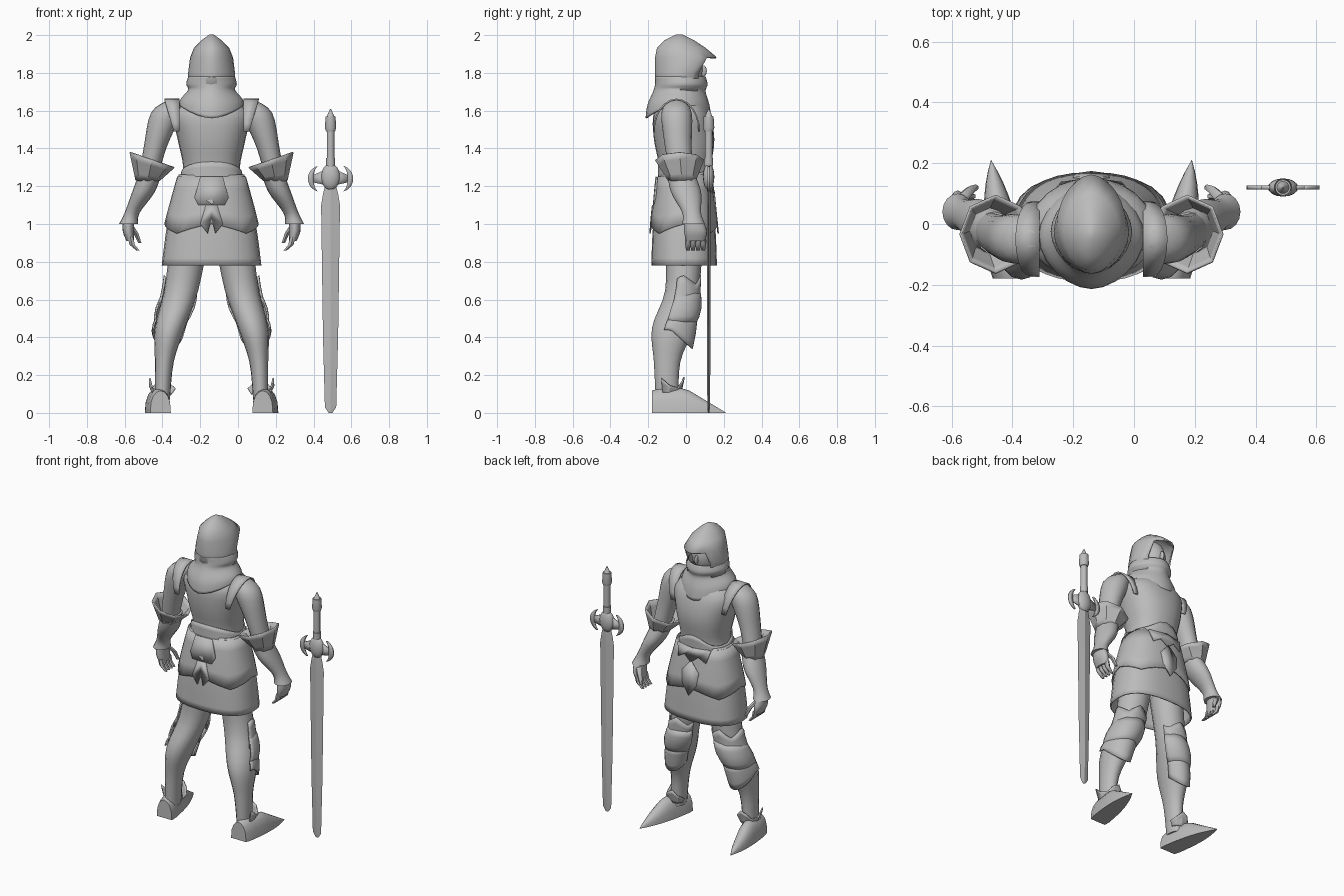
import bpy, bmesh
from math import sin, cos, pi, radians, copysign

if "Cube" in bpy.data.objects:
    bpy.data.objects.remove(bpy.data.objects["Cube"])

BODY_PLACE = (-.14, 0, 0)
SWORD_PLACE = (.49, .12, 0)
FLAT, SOFT = radians(20), radians(50)
SHEET = .008
STEPS = 4

grey = bpy.data.materials.new("plain grey")
grey.use_nodes = True
colour = (.5, .5, .5, 1)
grey.diffuse_color = colour
grey.node_tree.nodes["Principled BSDF"].inputs["Base Color"].default_value = colour


def finish(name, bm, place=BODY_PLACE, mirror=False, thick=0, angle=SOFT):
    """Turn a bmesh into a shaded object, with optional thickness and mirrored twin."""
    bmesh.ops.recalc_face_normals(bm, faces=bm.faces)
    mesh = bpy.data.meshes.new(name)
    bm.to_mesh(mesh)
    bm.free()
    mesh.materials.append(grey)
    ob = bpy.data.objects.new(name, mesh)
    bpy.context.collection.objects.link(ob)
    ob.location = place
    if thick:
        solid = ob.modifiers.new("thickness", "SOLIDIFY")
        solid.thickness, solid.offset = thick, 0
    if mirror:
        ob.modifiers.new("mirror", "MIRROR").use_mirror_merge = False
    bpy.ops.object.select_all(action="DESELECT")
    ob.select_set(True)
    bpy.context.view_layer.objects.active = ob
    bpy.ops.object.shade_smooth_by_angle(angle=angle)


def smooth(rings):
    """Refine a coarse list of rings with a spline."""
    out = []
    last = len(rings) - 1
    for i in range(last):
        near = [rings[min(max(i + k, 0), last)] for k in (-1, 0, 1, 2)]
        for step in range(STEPS):
            t = step / STEPS
            out.append([b + t / 2 * (c - a + t * (2*a - 5*b + 4*c - d + t * (3*(b - c) + d - a)))
                        for a, b, c, d in zip(*near)])
    return out + [rings[last]]


def sample(rings, z):
    """Ring of a shape at one height."""
    for upper, lower in zip(rings, rings[1:]):
        if lower[2] <= z:
            break
    t = (upper[2] - z) / (upper[2] - lower[2])
    return [u + t * (v - u) for u, v in zip(upper, lower)]


def slice_of(rings, top, bottom, grow, flare=0, bulge=0):
    """Armour rings that follow the shape below them."""
    out = []
    for step in range(STEPS + 1):
        t = step / STEPS
        x, y, z, rx, ry = sample(rings, top + t * (bottom - top))
        extra = grow + flare * t + bulge * sin(pi * t)
        out.append((x, y, z, rx + extra, ry + extra))
    return out


def bands(*rows):
    """Rows of height, half width, back and front become centred rings."""
    return [(0, (back + front) / 2, z, w, (front - back) / 2) for z, w, back, front in rows]


def grid_faces(bm, rows, closed, skip=None):
    count = len(rows[0])
    for i, (upper, lower) in enumerate(zip(rows, rows[1:])):
        for k in range(count if closed else count - 1):
            if not (skip and skip(i, k)):
                j = (k + 1) % count
                bm.faces.new((upper[k], upper[j], lower[j], lower[k]))


def loft(bm, rings, sides=16, arc=None, power=2, shift=None, skip=None, caps=(0, -1)):
    """Skin rings of x, y, z and two radii; angle zero looks along +y."""
    start, end = arc or (0, 2 * pi)
    rows = []
    for i, (cx, cy, z, rx, ry) in enumerate(rings):
        row = []
        for k in range(sides + 1 if arc else sides):
            a = start + (end - start) * k / sides
            s, c = (copysign(abs(f(a)) ** (2 / power), f(a)) for f in (sin, cos))
            lift = shift(a, i / (len(rings) - 1)) if shift else 0
            row.append(bm.verts.new((cx + rx * s, cy + ry * c, z + lift)))
        rows.append(row)
    grid_faces(bm, rows, not arc, skip)
    for end_row in caps:
        bm.faces.new(rows[end_row])


def part(name, rings, place=BODY_PLACE, mirror=False, angle=SOFT, **shape):
    bm = bmesh.new()
    loft(bm, rings, **shape)
    finish(name, bm, place, mirror, angle=angle)


def shell(name, rings, mirror=False, angle=SOFT, caps=(), **shape):
    bm = bmesh.new()
    loft(bm, rings, caps=caps, **shape)
    finish(name, bm, BODY_PLACE, mirror, SHEET, angle)


def blob(name, centre, radii, place=BODY_PLACE):
    bm = bmesh.new()
    bmesh.ops.create_uvsphere(bm, u_segments=16, v_segments=12, radius=1)
    bmesh.ops.scale(bm, vec=radii, verts=bm.verts)
    bmesh.ops.translate(bm, vec=centre, verts=bm.verts)
    finish(name, bm, place)


def plate(name, half, side):
    """Symmetric thin plate wrapped on the skirt, front (1) or back (-1)."""
    bm = bmesh.new()
    outline = half + [(-x, z) for x, z in reversed(half) if x > 0]
    verts = []
    for x, z in outline:
        _, y, _, rx, ry = sample(SKIRT, z)
        curve = (1 - abs(x / rx) ** HIP_POWER) ** (1 / HIP_POWER)
        verts.append(bm.verts.new((x, y + side * (ry * curve + .017), z)))
    bm.faces.new(verts)
    finish(name, bm, thick=SHEET)


def zigzag(a):
    return abs((2 * a / pi) % 1 - .5)


# main body shapes
HIP_POWER = 2.4
TORSO = smooth(bands((1.68, .08, -.1, .05), (1.59, .2, -.17, .12), (1.45, .18, -.17, .15),
                     (1.3, .15, -.14, .13), (1.2, .17, -.14, .12)))
SKIRT = smooth(bands((1.26, .17, -.14, .12), (1, .23, -.17, .15), (.78, .26, -.18, .16)))
ARM = smooth([(.2, -.05, 1.66, .02, .03), (.24, -.05, 1.59, .08, .08),
              (.3, -.04, 1.4, .06, .07), (.34, -.02, 1.22, .05, .06)])
FOREARM = smooth([(.32, -.03, 1.28, .06, .07), (.36, 0, 1.17, .06, .08),
                  (.42, .03, 1.06, .04, .05), (.44, .04, 1, .05, .06)])
LEG = smooth([(.12, -.01, .9, .1, .1), (.16, -.02, .65, .09, .09), (.22, -.07, .45, .08, .11),
              (.25, -.1, .27, .05, .07), (.26, -.1, .07, .04, .06)])

# hood with a pointed peak and open face, over a draped collar
HOOD = bands((2, .01, -.05, -.02), (1.97, .05, -.11, .04), (1.93, .09, -.15, .1),
             (1.88, .11, -.16, .16), (1.8, .12, -.16, .11), (1.7, .12, -.16, .1))
COLLAR = smooth(bands((1.78, .12, -.16, .1), (1.74, .13, -.16, .11), (1.71, .12, -.17, .1),
                      (1.66, .16, -.2, .12), (1.63, .17, -.21, .13)))
SIDES = 24
shell("hood", HOOD, sides=SIDES, power=1.8, caps=(0,),
      skip=lambda i, k: i > 2 and not 3 <= k < SIDES - 3)
shell("hood_collar", COLLAR, sides=SIDES, power=1.8,
      shift=lambda a, t: -.07 * t ** 3 * cos(a) ** 2)

# face
blob("head", (0, -.01, 1.82), (.08, .1, .12))
blob("nose", (0, .09, 1.81), (.01, .02, .03))
blob("mouth", (0, .08, 1.76), (.02, .01, .01))
blob("neck", (0, -.02, 1.68), (.07, .08, .1))

# breastplate and arched waist plate
part("breastplate", TORSO, sides=SIDES, power=2.3)
shell("waist_plate", slice_of(TORSO, 1.27, 1.21, .006), sides=SIDES, power=2.3,
      shift=lambda a, t: (1 - t) * .06 * (max(0, -cos(a)) + max(0, cos(a)) ** 6))

# shoulder bands arching from chest to back
bm = bmesh.new()
rows = []
for step in range(13):
    a = pi * step / 12
    y, z = -.05 + .12 * cos(a), 1.49 + .17 * sin(a)
    rows.append([bm.verts.new((x, y, z)) for x in (.17, .2 + .05 * sin(a))])
grid_faces(bm, rows, False)
finish("shoulder_bands", bm, mirror=True, thick=SHEET)

# skirt, overlapping hip plates and belt ornaments
shell("skirt", SKIRT, sides=SIDES, power=2.5)
shell("hip_plates", slice_of(SKIRT, 1.25, 1, .006, .01), sides=32, power=HIP_POWER,
      shift=lambda a, t: t * t * (.1 * zigzag(a) - .05))
plate("back_belt_plate", [(0, 1.1), (.07, 1.1), (.09, 1.14), (.06, 1.25), (0, 1.25)], -1)
plate("back_hanging_plate", [(0, 1.03), (.02, .95), (.06, 1), (.03, 1.1), (0, 1.1)], -1)
plate("front_belt_plate", [(0, 1.16), (.05, 1.2), (.1, 1.17), (.12, 1.25), (0, 1.25)], 1)
plate("front_hanging_plate", [(0, .95), (.05, 1.02), (.06, 1.1), (0, 1.17)], 1)

# arms with flared elbow guards
part("upper_arms", ARM, mirror=True)
part("forearm_guards", FOREARM, mirror=True)
shell("elbow_guards", slice_of(ARM, 1.34, 1.23, .06, -.05), mirror=True, sides=8, angle=FLAT,
      shift=lambda a, t: (1 - t) * .04 * sin(a))

# hands
part("palms", smooth([(.44, .04, 1.02, .03, .05), (.44, .05, .96, .03, .06), (.43, .05, .91, .02, .05)]),
     mirror=True)
bm = bmesh.new()
for finger in range(4):
    y = .01 + finger * .027
    loft(bm, [(.43, y, .93, .017, .015), (.42, y, .89, .016, .014), (.39, y, .86, .01, .01)], sides=6)
loft(bm, [(.43, .08, .99, .02, .02), (.4, .11, .95, .015, .015), (.38, .12, .9, .01, .01)], sides=6)
finish("fingers", bm, mirror=True)

# legs with plates wrapped around their fronts
part("legs", LEG, mirror=True)
FRONT = (-.35 * pi, .6 * pi)
shell("thigh_plates", slice_of(LEG, .68, .56, .004, .004), mirror=True, arc=FRONT,
      shift=lambda a, t: .1 * (1 - t) * zigzag(a))
shell("knee_plates", slice_of(LEG, .64, .47, .004, bulge=.015), mirror=True, arc=FRONT)
shell("shin_plates", slice_of(LEG, .5, .4, .006, .004), mirror=True, arc=FRONT,
      shift=lambda a, t: t * (.04 - .1 * max(0, cos(a))))

# pointed armoured shoes, level to the instep, then sloping to the toe
bm = bmesh.new()
rows = []
for step in range(11):
    t = step / 10
    heel = .9 if step == 0 else 1
    x, y = .27 + .06 * t, -.18 + .39 * t
    wide = .06 * heel * (1.01 - t ** 3)
    high = .13 * heel * min(1, 1.8 * (1.01 - t))
    rows.append([bm.verts.new((x - wide * cos(a), y, high * abs(sin(a)) ** .8))
                 for a in (pi * k / 8 for k in range(9))])
grid_faces(bm, rows, True)
for end_row in (rows[0], rows[-1]):
    bm.faces.new(end_row)
finish("shoes", bm, mirror=True)
shell("ankle_guards", slice_of(LEG, .16, .1, .03, -.02), mirror=True, sides=6, angle=FLAT, arc=FRONT,
      shift=lambda a, t: (1 - t) * .03 * cos(3 * a))


# sword standing beside the figure
def sword_part(name, *rows, **shape):
    part(name, [(0, 0, z, wide, deep) for z, wide, deep in rows], SWORD_PLACE, **shape)


sword_part("blade", (0, .01, .004), (.03, .03, .007), (.4, .04, .01), (1.1, .05, .01),
           (1.16, .04, .01), (1.2, .03, .01), sides=4, angle=FLAT)
sword_part("grip", (1.25, .02, .02), (1.5, .02, .02))
sword_part("grip_collar", (1.31, .024, .024), (1.35, .024, .024))
sword_part("pommel", (1.49, .024, .024), (1.51, .03, .03), (1.57, .026, .026),
           (1.57, .02, .02), (1.61, .002, .002))
blob("guard_boss", (0, 0, 1.25), (.05, .03, .07), SWORD_PLACE)

# crescent guard ends joined by a bar
bm = bmesh.new()
rows = []
for step in range(13):
    t = step / 6 - 1
    a = 1.3 * t
    rows.append([bm.verts.new((.05 + r * cos(a), 0, 1.24 + r * sin(a)))
                 for r in (.07, .07 - .03 * (1.01 - t * t))])
grid_faces(bm, rows, False)
bar = [(0, 1.2), (.09, 1.22), (.09, 1.26), (0, 1.3)]
bm.faces.new([bm.verts.new((x, 0, z)) for x, z in bar])
finish("guard_wings", bm, SWORD_PLACE, mirror=True, thick=.012)
